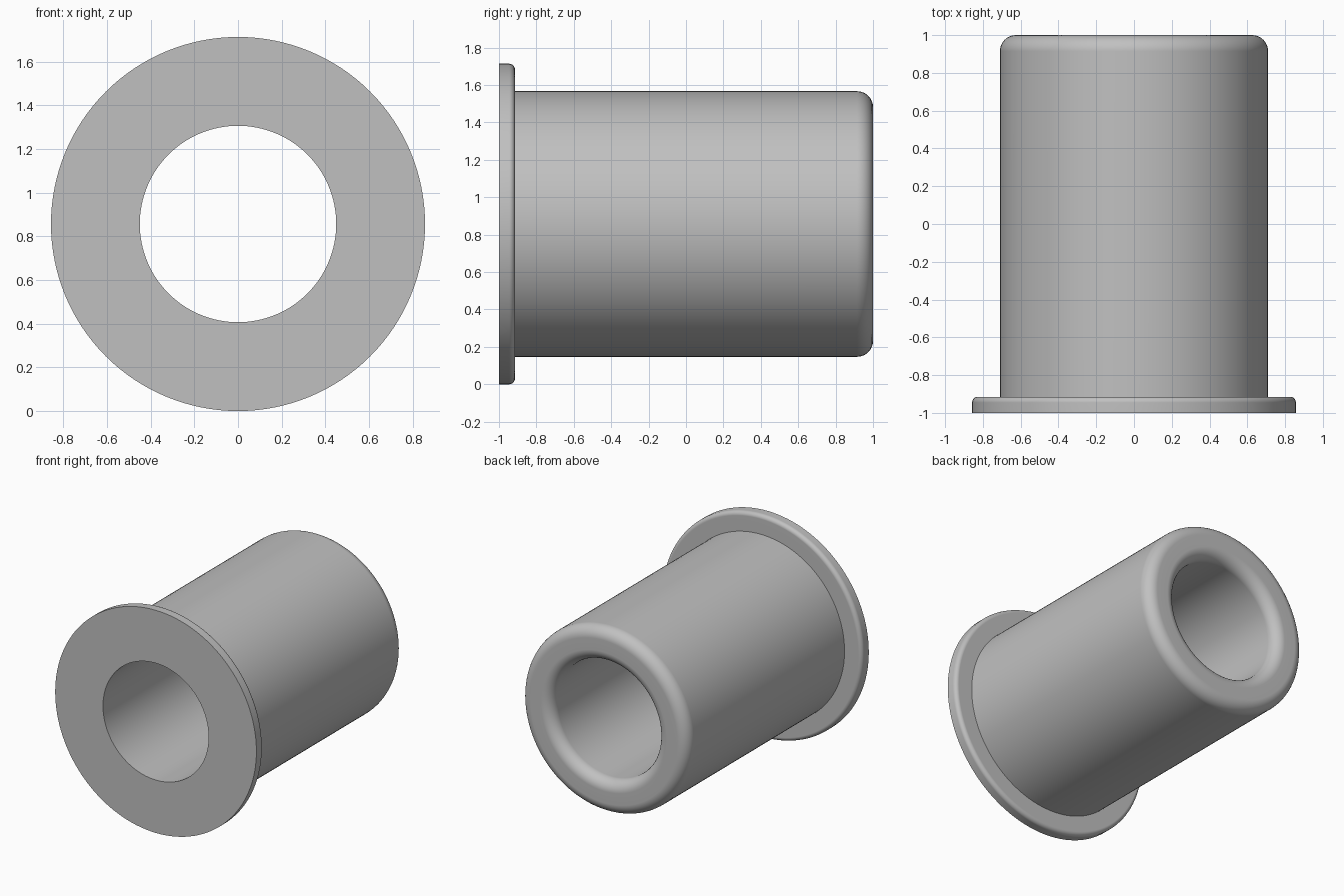
import bpy, bmesh
from math import sin, cos, pi, radians
from mathutils import Vector

cube = bpy.data.objects.get("Cube")
if cube:
    bpy.data.objects.remove(cube, do_unlink=True)

# Main dimensions
FLANGE_R, BODY_R, BORE_R = 0.857, 0.71, 0.45
FRONT, FLANGE_BACK, BACK = -1.0, -0.915, 1.0
RIM_FILLET, END_FILLET = 0.03, 0.085
SEGMENTS = 128


def fillet(r, y, size, start, steps=8):
    """Quarter arc in the radius / depth plane, turning counter-clockwise."""
    angles = [start + pi / 2 * i / steps for i in range(steps + 1)]
    return [(r + size * cos(a), y + size * sin(a)) for a in angles]


# Cross-section: front face, flange rim, body, rounded end, bore
profile = [(BORE_R, FRONT), (FLANGE_R, FRONT)]
profile += fillet(FLANGE_R - RIM_FILLET, FLANGE_BACK - RIM_FILLET, RIM_FILLET, 0)
profile.append((BODY_R, FLANGE_BACK))
profile += fillet(BODY_R - END_FILLET, BACK - END_FILLET, END_FILLET, 0)
profile += fillet(BORE_R + END_FILLET, BACK - END_FILLET, END_FILLET, pi / 2)

# Revolve the closed section around the depth axis
bm = bmesh.new()
verts = [bm.verts.new((r, y, FLANGE_R)) for r, y in profile]
edges = [bm.edges.new((v, verts[(i + 1) % len(verts)])) for i, v in enumerate(verts)]
bmesh.ops.spin(bm, geom=verts + edges, cent=Vector((0, 0, FLANGE_R)), axis=(0, 1, 0),
               angle=2 * pi, steps=SEGMENTS, use_merge=True)
bmesh.ops.remove_doubles(bm, verts=bm.verts, dist=0.0001)
bmesh.ops.recalc_face_normals(bm, faces=bm.faces)
mesh = bpy.data.meshes.new("flanged_bushing")
bm.to_mesh(mesh)
bm.free()
bushing = bpy.data.objects.new("flanged_bushing", mesh)
bpy.context.collection.objects.link(bushing)

# Plain grey material
grey = bpy.data.materials.new("plain_grey")
grey.use_nodes = True
colour = (0.53, 0.53, 0.53, 1)
grey.diffuse_color = colour
grey.node_tree.nodes["Principled BSDF"].inputs["Base Color"].default_value = colour
mesh.materials.append(grey)

# Smooth curves, crisp corners, flat faces kept flat
bpy.ops.object.select_all(action="DESELECT")
bushing.select_set(True)
bpy.context.view_layer.objects.active = bushing
bpy.ops.object.shade_smooth_by_angle(angle=radians(30))
weighted = bushing.modifiers.new("flat_face_normals", "WEIGHTED_NORMAL")
weighted.keep_sharp = True
